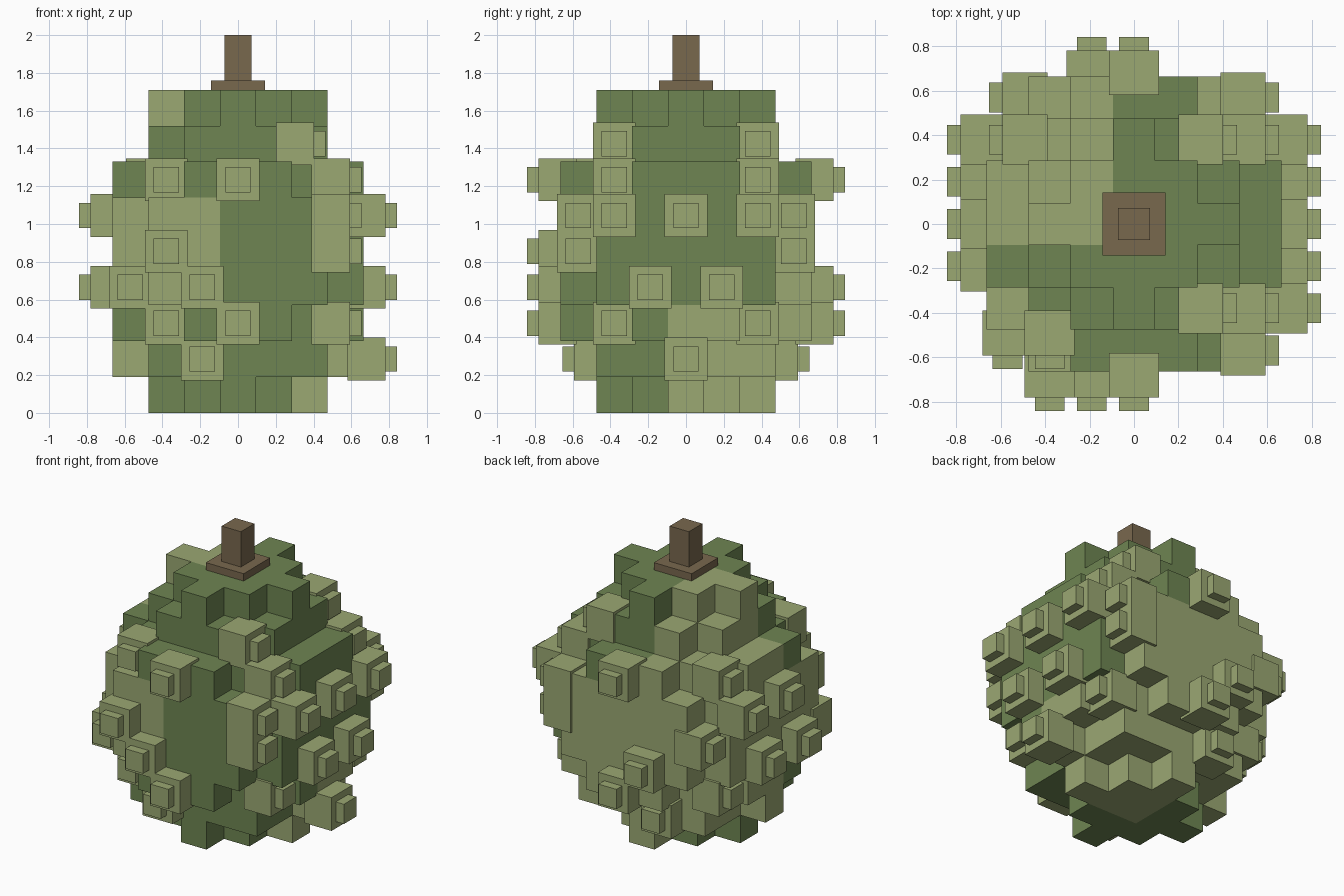
import bpy, bmesh
from mathutils import Vector, Matrix

if "Cube" in bpy.data.objects:
    bpy.data.objects.remove(bpy.data.objects["Cube"])

C = 0.19          # block size


def material(name, rgb):
    m = bpy.data.materials.new(name)
    m.diffuse_color = (*rgb, 1)
    m.use_nodes = True
    m.node_tree.nodes["Principled BSDF"].inputs["Base Color"].default_value = m.diffuse_color
    return m


DARK = material("dark green", (0.156, 0.235, 0.084))
LIGHT = material("light green", (0.328, 0.392, 0.171))
BROWN = material("stem brown", (0.191, 0.138, 0.076))


def make_object(name, bm, mats):
    me = bpy.data.meshes.new(name)
    bm.to_mesh(me)
    bm.free()
    for m in mats:
        me.materials.append(m)
    ob = bpy.data.objects.new(name, me)
    bpy.context.collection.objects.link(ob)
    return ob


def add_box(bm, lo, hi):
    lo, hi = Vector(lo), Vector(hi)
    mat = Matrix.Translation((lo + hi) / 2) @ Matrix.Diagonal((*(hi - lo), 1))
    bmesh.ops.create_cube(bm, size=1, matrix=mat)


# Fruit body: stacked round layers of blocks, squared radius per layer
RADIUS2 = [4, 8, 10, 13, 13, 13, 10, 5, 4]
cells = {(i, j, k) for k, r in enumerate(RADIUS2)
         for i in range(-3, 4) for j in range(-3, 4) if i * i + j * j <= r}
cells |= {(3, 0, 1), (-3, 0, 1)}


def is_light(i, j, k):
    if k >= 6:
        return i <= -1 and j >= 0
    if k >= 3:
        return i <= -1 or j == 3
    if k >= 1:
        return j >= 0
    return i >= 0 and j >= 0


bm = bmesh.new()
for (i, j, k) in sorted(cells):
    c = Vector((i * C, j * C, (k + 0.5) * C))
    for axis in range(3):
        for s in (-1, 1):
            n = [i, j, k]
            n[axis] += s
            if tuple(n) in cells:
                continue
            d, u, v = Vector(), Vector(), Vector()
            d[axis] = s * C / 2
            u[(axis + 1) % 3] = C / 2
            v[(axis + 2) % 3] = s * C / 2
            f = bm.faces.new([bm.verts.new(c + d + a * u + b * v)
                              for a, b in ((-1, -1), (1, -1), (1, 1), (-1, 1))])
            f.material_index = int(is_light(i, j, k))
bmesh.ops.remove_doubles(bm, verts=bm.verts, dist=0.001)
make_object("fruit_body", bm, [DARK, LIGHT])


# Spikes: a block with a small nub, sitting on the outermost block of a row
def spikes(name, axis, s, places):
    bm = bmesh.new()
    for a, k in places:
        row = [c[axis] * s for c in cells if c[1 - axis] == a and c[2] == k]
        surf = (max(row) + 0.5) * C
        z = (k + 0.5) * C
        for half, start, end in ((0.113, surf - 0.085, surf + 0.117),
                                 (0.067, surf + 0.10, surf + 0.178)):
            lo, hi = [0, 0, z - half], [0, 0, z + half]
            lo[axis], hi[axis] = sorted((s * start, s * end))
            lo[1 - axis], hi[1 - axis] = a * C - half, a * C + half
            add_box(bm, lo, hi)
    make_object(name, bm, [LIGHT])


right = [(0, 5), (0, 1)]
for m in (-1, 1):
    right += [(2 * m, 7), (2 * m, 6), (2 * m, 5), (3 * m, 5),
              (3 * m, 4), (m, 3), (2 * m, 2)]
spikes("right_spikes", 0, 1, right)
spikes("left_spikes", 0, -1, [(0, 5), (2, 5), (2, 6), (3, 4), (-1, 3), (1, 3), (2, 2)])
spikes("front_spikes", 1, -1, [(-2, 6), (0, 6), (-2, 4), (-3, 3), (-1, 3),
                               (-2, 2), (0, 2), (-1, 1)])
spikes("back_spikes", 1, 1, [(0, 6), (-1, 3), (0, 2), (-1, 1)])

# Stem: flat collar and upright post
for name, half, z0, z1 in (("stem_collar", 0.142, 1.71, 1.76),
                           ("stem_post", 0.072, 1.76, 2.0)):
    bm = bmesh.new()
    add_box(bm, (-half, -half, z0), (half, half, z1))
    make_object(name, bm, [BROWN])
